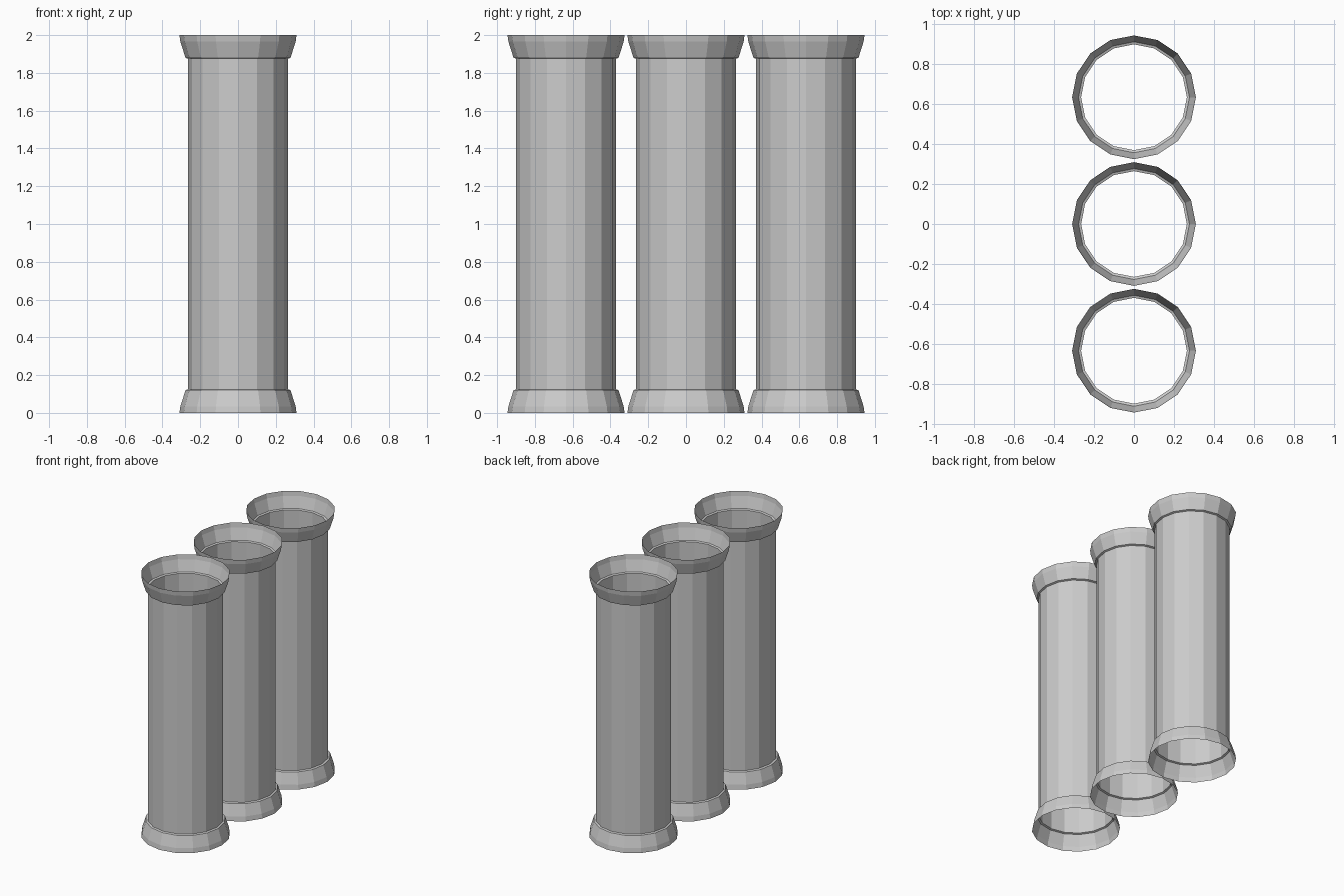
import bpy, bmesh, math

if "Cube" in bpy.data.objects:
    bpy.data.objects.remove(bpy.data.objects["Cube"])

SIDES = 16
# Half profile (radius, z): flared foot, small step, straight shaft, mirrored flared head
foot = [(0.31, 0.0), (0.305, 0.035), (0.278, 0.12), (0.265, 0.125)]
profile = foot + [(r, 2.0 - z) for r, z in reversed(foot)]


def column(name, y):
    bm = bmesh.new()
    rings = []
    for r, z in profile:
        rings.append([bm.verts.new((r * math.cos(2 * math.pi * i / SIDES),
                                    r * math.sin(2 * math.pi * i / SIDES), z))
                      for i in range(SIDES)])
    for a, b in zip(rings, rings[1:]):
        for i in range(SIDES):
            j = (i + 1) % SIDES
            bm.faces.new((a[i], a[j], b[j], b[i]))
    me = bpy.data.meshes.new(name)
    bm.to_mesh(me)
    bm.free()
    ob = bpy.data.objects.new(name, me)
    ob.location.y = y
    bpy.context.collection.objects.link(ob)


# Row of three open, hollow columns
for name, y in (("front_column", -0.635), ("middle_column", 0.0), ("back_column", 0.635)):
    column(name, y)
